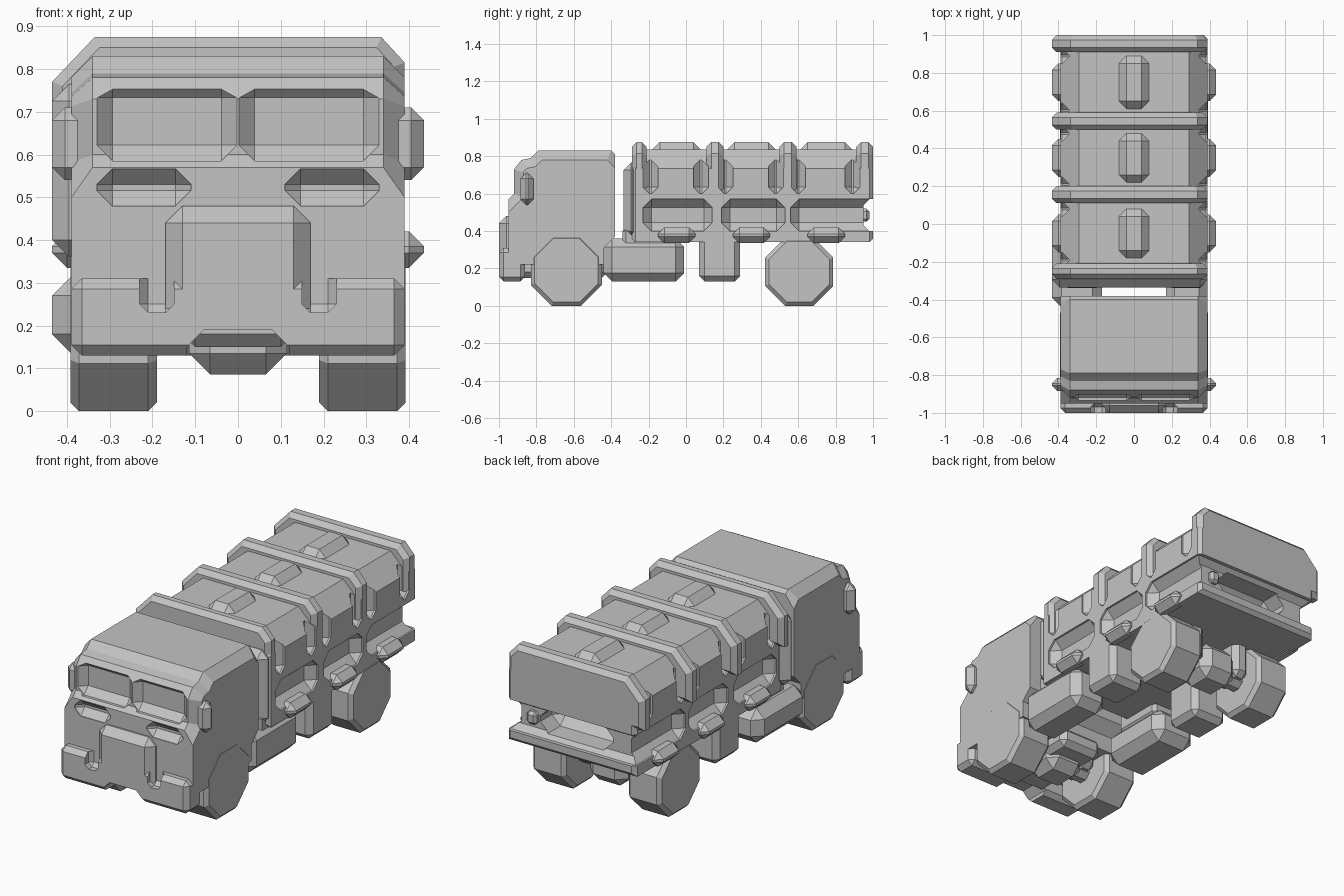
import bpy, bmesh, math
from mathutils import Matrix

if "Cube" in bpy.data.objects:
    bpy.data.objects.remove(bpy.data.objects["Cube"], do_unlink=True)

grey = bpy.data.materials.new("plain grey")
grey.use_nodes = True
COLOUR = (0.55, 0.55, 0.55, 1)
grey.diffuse_color = COLOUR
grey.node_tree.nodes["Principled BSDF"].inputs["Base Color"].default_value = COLOUR


def finish(name, bm):
    bmesh.ops.recalc_face_normals(bm, faces=bm.faces)
    mesh = bpy.data.meshes.new(name)
    bm.to_mesh(mesh)
    bm.free()
    mesh.materials.append(grey)
    obj = bpy.data.objects.new(name, mesh)
    bpy.context.collection.objects.link(obj)
    return obj


def chamfer(bm, edges, size):
    bmesh.ops.bevel(bm, geom=list(edges), offset=size, segments=1,
                    affect='EDGES', clamp_overlap=True)


def box(name, xs, ys, zs, bevel=0.02):
    bm = bmesh.new()
    bmesh.ops.create_cube(bm, size=1)
    for v in bm.verts:
        v.co = [r[0] if c < 0 else r[1] for c, r in zip(v.co, (xs, ys, zs))]
    chamfer(bm, bm.edges, bevel)
    return finish(name, bm)


def pair(name, xs, ys, zs, bevel=0.02):
    box("left_" + name, xs, ys, zs, bevel)
    box("right_" + name, (-xs[1], -xs[0]), ys, zs, bevel)


def prism(name, points, axis, lo, hi, bevel, rule=lambda e: True):
    """Extrude a profile along x or y, then chamfer the end edges picked by rule."""
    bm = bmesh.new()
    k = 0 if axis == 'x' else 1
    place = (lambda t, a, b: (t, a, b)) if axis == 'x' else (lambda t, a, b: (a, t, b))
    face = bm.faces.new([bm.verts.new(place(lo, a, b)) for a, b in points])
    ext = bmesh.ops.extrude_face_region(bm, geom=[face], use_keep_orig=True)
    for v in ext["geom"]:
        if isinstance(v, bmesh.types.BMVert):
            v.co[k] = hi
    bmesh.ops.recalc_face_normals(bm, faces=bm.faces)
    chamfer(bm, [e for e in bm.edges
                 if abs(e.verts[0].co[k] - e.verts[1].co[k]) < 1e-5 and rule(e)], bevel)
    return finish(name, bm)


def cut(target, xs, ys, zs, bevel):
    cutter = box("cutter", xs, ys, zs, bevel)
    cutter.hide_render = True
    mod = target.modifiers.new("recess", 'BOOLEAN')
    mod.operation, mod.solver, mod.object = 'DIFFERENCE', 'EXACT', cutter
    bpy.context.view_layer.objects.active = target
    bpy.ops.object.modifier_apply(modifier=mod.name)
    bpy.data.objects.remove(cutter, do_unlink=True)


def cut_pair(target, x0, x1, ys, zs, bevel):
    cut(target, (x0, x1), ys, zs, bevel)
    cut(target, (-x1, -x0), ys, zs, bevel)


# Cab: side profile with chamfered roof edges, then recessed windows and lamps
cab = prism("cab", [(-.95, .22), (-.95, .57), (-.92, .6), (-.92, .73), (-.88, .78),
                    (-.83, .79), (-.79, .83), (-.4, .83), (-.38, .81), (-.38, .37),
                    (-.44, .31), (-.44, .22)], 'x', -.39, .39, .05,
            lambda e: min(v.co.z for v in e.verts) > .56)
cut_pair(cab, .002, .33, (-1.2, -.882), (.585, .77), .037)
cut_pair(cab, .11, .33, (-1.2, -.91), (.48, .566), .036)

# Bumper with slots, a central bottom notch and a raised centre panel
bumper = box("bumper", (-.39, .39), (-1, -.86), (.13, .31), .025)
cut_pair(bumper, .15, .23, (-1.2, -.95), (.23, .5), .02)
cut(bumper, (-.12, .12), (-1.2, -.7), (-.1, .19), .04)
box("centre_panel", (-.17, .17), (-1, -.9), (.2, .48), .04)
pair("mirror", (.345, .435), (-.885, -.815), (.54, .71), .03)

# Tank: chamfered section with side recesses, open at the rear
tank = prism("tank", [(-.29, .835), (.29, .835), (.39, .735), (.39, .34),
                      (-.39, .34), (-.39, .735)], 'y', -.29, 1, .02)
for ys in ((-.23, .14), (.19, .53), (.56, 1.2)):
    cut_pair(tank, .335, .7, ys, (.4, .57), .045)
cut(tank, (-.6, .6), (.95, 1.3), (.4, .57), .03)
cut(tank, (-.22, .22), (.8, 1.3), (.42, .55), .05)
box("rear_latch", (.23, .29), (.92, .98), (.45, .52), .015)
box("tank_front_plate", (-.435, .39), (-.335, -.25), (.36, .765), .04)

# Ribs around the tank
for i, (y0, y1) in enumerate(((-.29, -.21), (.11, .2), (.5, .59), (.91, 1))):
    prism(f"rib_{i + 1}", [(-.335, .875), (.335, .875), (.39, .815), (.39, .6),
                           (-.435, .6), (-.435, .77)], 'y', y0, y1, .025)

# Each bay: roof hatch, side grooves beside the ribs and low side lugs
for i, (y0, y1) in enumerate(((-.18, .08), (.22, .48), (.61, .89))):
    box(f"hatch_{i + 1}", (-.08, .08), (y0, y1), (.76, .875), .04)
    for ys in ((y0 - .05, y0 + .03), (y1 - .04, y1 + .04)):
        cut_pair(tank, .345, .6, ys, (.6, .95), .035)
    mid = (y0 + y1) / 2
    pair(f"side_lug_{i + 1}", (.33, .435), (mid - .1, mid + .1), (.335, .42), .035)

# Underbody boxes and side tanks
box("left_fuel_tank", (.17, .39), (-.44, -.01), (.13, .36), .045)
box("right_fuel_tank", (-.435, -.17), (-.44, -.01), (.13, .32), .05)
pair("tank_support", (.18, .37), (-.34, -.05), (.28, .42), .02)
pair("storage_box", (.17, .39), (.07, .29), (.13, .42), .03)
box("front_beam", (-.13, .13), (-.9, -.42), (.15, .26), .03)


# Wheels, axles and differentials
def wheel(name, x0, x1, y, r):
    bm = bmesh.new()
    turn = (Matrix.Translation(((x0 + x1) / 2, y, r))
            @ Matrix.Rotation(math.pi / 8, 4, 'X') @ Matrix.Rotation(math.pi / 2, 4, 'Y'))
    rad = r / math.cos(math.pi / 8)
    bmesh.ops.create_cone(bm, cap_ends=True, segments=8, radius1=rad, radius2=rad,
                          depth=x1 - x0, matrix=turn)
    rims = [e for e in bm.edges if abs(e.verts[0].co.x - e.verts[1].co.x) < 1e-4]
    chamfer(bm, rims, .02)
    finish(name, bm)


for end, y, r in (("front", -.64, .19), ("rear", .605, .182)):
    wheel(f"left_{end}_wheel", .19, .392, y, r)
    wheel(f"right_{end}_wheel", -.392, -.19, y, r)
    box(f"{end}_axle", (-.22, .22), (y - .05, y + .05), (.13, .23), .03)
    box(f"{end}_differential", (-.115, .115), (y - .11, y + .11), (.085, .29), .05)
    pair(f"{end}_suspension", (.1, .2), (y - .1, y + .1), (.16, .37), .03)
